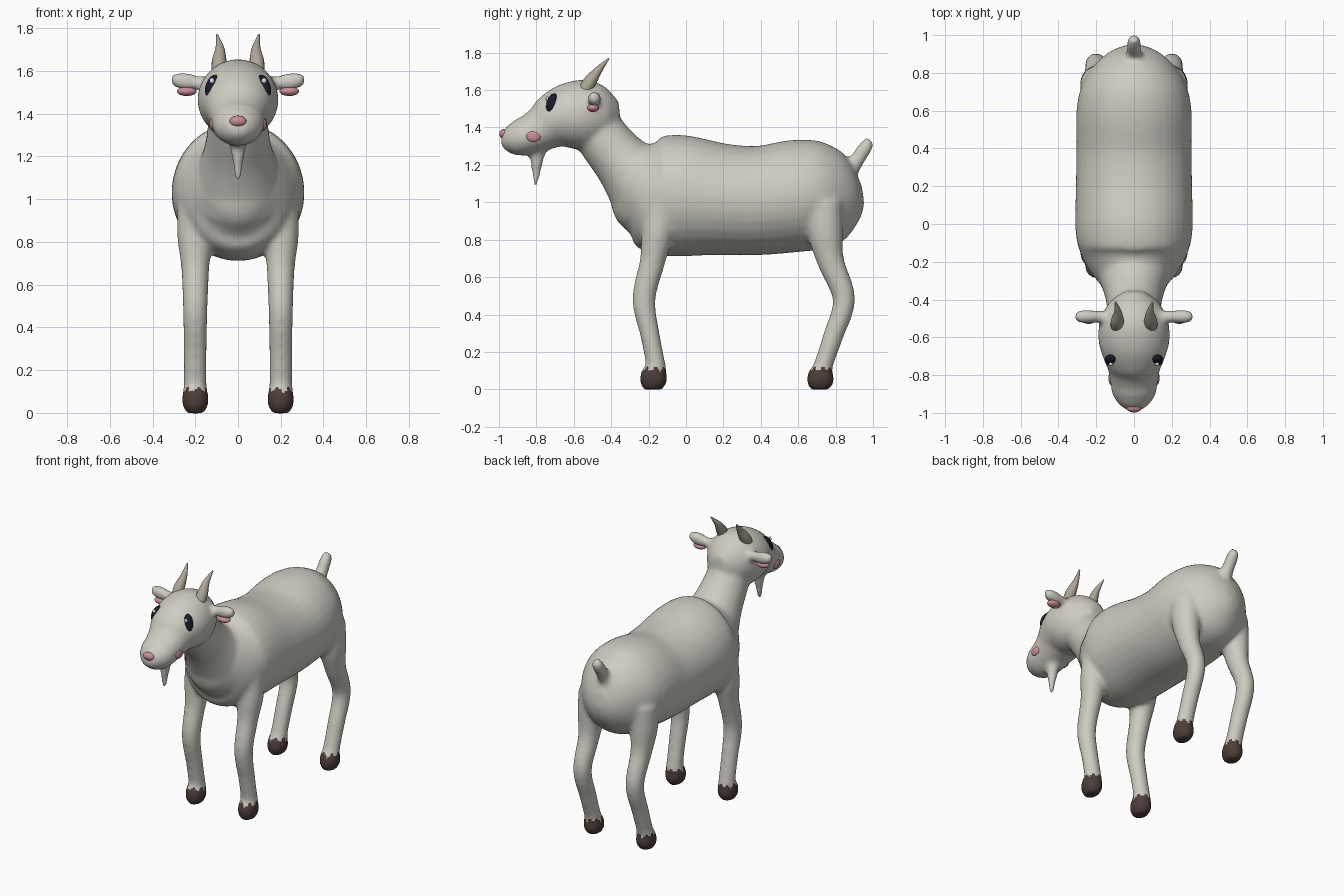
import bpy, bmesh, math
from mathutils import Vector, Matrix

cube = bpy.data.objects.get("Cube")
if cube:
    bpy.data.objects.remove(cube, do_unlink=True)


def material(name, rgb):
    m = bpy.data.materials.new(name)
    m.use_nodes = True
    m.diffuse_color = (*rgb, 1)
    m.node_tree.nodes["Principled BSDF"].inputs["Base Color"].default_value = (*rgb, 1)
    return m


COAT = material("warm white coat", (0.62, 0.60, 0.54))
HOOF = material("dark brown hoof", (0.075, 0.048, 0.042))
PINK = material("soft pink", (0.58, 0.27, 0.31))
EYE = material("dark navy eye", (0.010, 0.010, 0.025))
SHINE = material("eye highlight", (0.75, 0.75, 0.78))
HORN = material("horn beige", (0.42, 0.38, 0.31))

X, Y = Vector((1, 0, 0)), Vector((0, 1, 0))


def finish(name, bm, *mats):
    bmesh.ops.recalc_face_normals(bm, faces=bm.faces)
    mesh = bpy.data.meshes.new(name)
    bm.to_mesh(mesh)
    bm.free()
    for m in mats:
        mesh.materials.append(m)
    mesh.shade_smooth()
    obj = bpy.data.objects.new(name, mesh)
    bpy.context.collection.objects.link(obj)
    return obj


def spline(a, b, c, d, t):
    return 0.5 * (2 * b + (c - a) * t + (2 * a - 5 * b + 4 * c - d) * t * t
                  + (3 * b - a - 3 * c + d) * t ** 3)


def loft(bm, sections, side=X, sides=32, steps=5, grow=0.0):
    """Closed tube through (x, y, z, radius along side, other radius) sections."""
    rows = [Vector(s) for s in sections]
    rows = [rows[0]] + rows + [rows[-1]]
    path = [spline(*rows[i:i + 4], k / steps)
            for i in range(len(rows) - 3) for k in range(steps)] + [rows[-1]]
    rings = []
    for i, p in enumerate(path):
        before, after = path[max(i - 1, 0)], path[min(i + 1, len(path) - 1)]
        tangent = (Vector(after[:3]) - Vector(before[:3])).normalized()
        up = tangent.cross(side).normalized()
        ring = []
        for k in range(sides):
            a = math.tau * k / sides
            ring.append(bm.verts.new(Vector(p[:3])
                                     + side * (p[3] + grow) * math.cos(a)
                                     + up * (p[4] + grow) * math.sin(a)))
        rings.append(ring)
    for lo, hi in zip(rings, rings[1:]):
        for k in range(sides):
            n = (k + 1) % sides
            bm.faces.new((lo[k], lo[n], hi[n], hi[k]))
    bm.faces.new(rings[0])
    bm.faces.new(rings[-1])


def ellipsoid(name, centre, radii, mat, axis=(0, 0, 1)):
    bm = bmesh.new()
    turn = Vector((0, 0, 1)).rotation_difference(Vector(axis)).to_matrix().to_4x4()
    bmesh.ops.create_uvsphere(bm, u_segments=24, v_segments=14, radius=1,
                              matrix=Matrix.Translation(centre) @ turn @ Matrix.Diagonal((*radii, 1)))
    return finish(name, bm, mat)


skin = bmesh.new()

# Barrel of the body
loft(skin, [(0, *s) for s in (
    (-0.40, 1.04, 0.04, 0.05), (-0.36, 1.04, 0.13, 0.16), (-0.27, 1.045, 0.22, 0.25),
    (-0.15, 1.03, 0.285, 0.31), (-0.03, 1.035, 0.31, 0.325), (0.2, 1.015, 0.308, 0.298),
    (0.4, 1.01, 0.305, 0.292), (0.6, 1.035, 0.305, 0.30), (0.74, 1.035, 0.275, 0.285),
    (0.84, 1.04, 0.21, 0.235), (0.91, 1.045, 0.13, 0.145), (0.945, 1.05, 0.04, 0.05))])

# Neck
loft(skin, [(0, -0.18, 1.05, 0.23, 0.24), (0, -0.335, 1.21, 0.165, 0.16),
            (0, -0.45, 1.35, 0.14, 0.14), (0, -0.51, 1.46, 0.13, 0.13)])

# Head and muzzle
loft(skin, [(0, *s) for s in (
    (-0.355, 1.48, 0.05, 0.06), (-0.42, 1.475, 0.135, 0.14), (-0.52, 1.47, 0.182, 0.185),
    (-0.62, 1.46, 0.188, 0.18), (-0.70, 1.435, 0.165, 0.155), (-0.76, 1.40, 0.14, 0.125),
    (-0.83, 1.365, 0.127, 0.107), (-0.90, 1.345, 0.115, 0.097), (-0.955, 1.345, 0.08, 0.07),
    (-0.985, 1.35, 0.035, 0.035))])

# Beard and tail
loft(skin, [(0, -0.79, 1.31, 0.06, 0.05), (0, -0.795, 1.25, 0.036, 0.036),
            (0, -0.80, 1.17, 0.022, 0.022), (0, -0.805, 1.085, 0.008, 0.008)], grow=0.004)
loft(skin, [(0, 0.84, 1.12, 0.05, 0.05), (0, 0.91, 1.22, 0.036, 0.036),
            (0, 0.96, 1.295, 0.033, 0.033), (0, 0.985, 1.335, 0.02, 0.02)], grow=0.005)

# Legs and ears, both sides
FRONT = ((-0.13, 1.0, 0.08, 0.09), (-0.155, 0.82, 0.08, 0.08), (-0.18, 0.68, 0.062, 0.064),
         (-0.225, 0.48, 0.054, 0.058), (-0.19, 0.28, 0.05, 0.048), (-0.163, 0.13, 0.05, 0.05),
         (-0.17, 0.08, 0.058, 0.068), (-0.175, 0.035, 0.056, 0.068), (-0.175, -0.002, 0.035, 0.045))
HIND = ((0.73, 1.0, 0.08, 0.10), (0.745, 0.83, 0.08, 0.09), (0.775, 0.68, 0.062, 0.068),
        (0.845, 0.48, 0.054, 0.056), (0.785, 0.28, 0.05, 0.05), (0.735, 0.13, 0.05, 0.048),
        (0.722, 0.08, 0.058, 0.066), (0.717, 0.035, 0.056, 0.068), (0.717, -0.002, 0.035, 0.045))
EAR = ((0.10, 1.54, 0.03, 0.03), (0.18, 1.545, 0.026, 0.028), (0.24, 1.55, 0.032, 0.038),
       (0.285, 1.557, 0.03, 0.032), (0.312, 1.56, 0.016, 0.018))
for s in (-1, 1):
    for leg in (FRONT, HIND):
        loft(skin, [(s * 0.2, *row) for row in leg], grow=0.004)
    loft(skin, [(s * x, -0.49, z, a, b) for x, z, a, b in EAR], side=Y, grow=0.004)

# Fuse everything into one soft skin
body = finish("body_skin", skin, COAT, HOOF)
remesh = body.modifiers.new("fuse", "REMESH")
remesh.mode = "VOXEL"
remesh.voxel_size = 0.014
soften = body.modifiers.new("soften", "SMOOTH")
soften.factor = 0.5
soften.iterations = 10
bpy.context.view_layer.update()
deps = bpy.context.evaluated_depsgraph_get()
fused = bpy.data.meshes.new_from_object(body.evaluated_get(deps))
body.modifiers.clear()
body.data = fused
fused.materials.clear()
fused.materials.append(COAT)
fused.materials.append(HOOF)
fused.shade_smooth()

# Hooves: dark below a toothed line around each foot
for f in fused.polygons:
    c = f.center
    foot_y = -0.165 if c.y < 0.3 else 0.73
    angle = math.atan2(c.y - foot_y, abs(c.x) - 0.2) / math.tau
    tooth = abs((angle * 7) % 1 - 0.5) * 2
    f.material_index = int(c.z < 0.095 + 0.028 * tooth)

# Face details
ellipsoid("nose", (0, -0.974, 1.365), (0.04, 0.024, 0.026), PINK)
for s, label in ((-1, "right"), (1, "left")):
    ellipsoid(label + "_eye", (s * 0.122, -0.716, 1.53), (0.029, 0.029, 0.056), EYE,
              axis=(-s * 0.35, 0.3, 1))
    ellipsoid(label + "_eye_shine", (s * 0.122, -0.742, 1.555), (0.012, 0.008, 0.013), SHINE)
    ellipsoid(label + "_cheek", (s * 0.121, -0.815, 1.352), (0.014, 0.038, 0.03), PINK)
    ellipsoid(label + "_inner_ear", (s * 0.24, -0.497, 1.505), (0.046, 0.032, 0.022), PINK)
    horn = bmesh.new()
    loft(horn, [(s * 0.088, -0.54, 1.60, 0.036, 0.036), (s * 0.088, -0.51, 1.65, 0.034, 0.034),
                (s * 0.085, -0.465, 1.71, 0.02, 0.02), (s * 0.098, -0.412, 1.77, 0.004, 0.004)],
         sides=16)
    finish(label + "_horn", horn, HORN)
